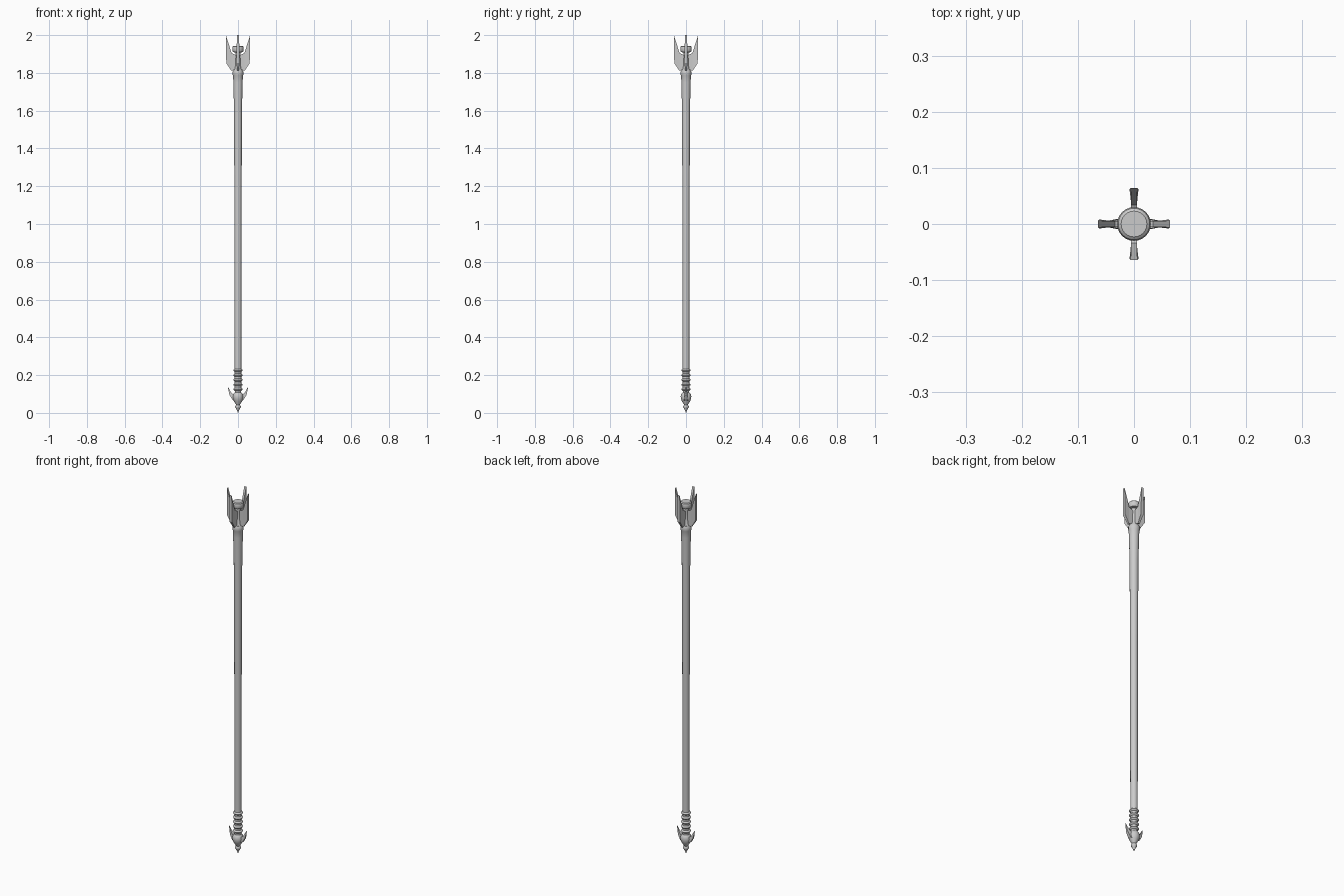
import bpy, bmesh, math

if "Cube" in bpy.data.objects:
    bpy.data.objects.remove(bpy.data.objects["Cube"])

def finish(name, bm, smooth):
    bmesh.ops.recalc_face_normals(bm, faces=bm.faces[:])
    me = bpy.data.meshes.new(name)
    bm.to_mesh(me)
    bm.free()
    ob = bpy.data.objects.new(name, me)
    bpy.context.collection.objects.link(ob)
    if smooth:
        bpy.ops.object.select_all(action='DESELECT')
        ob.select_set(True)
        bpy.context.view_layer.objects.active = ob
        bpy.ops.object.shade_smooth_by_angle(angle=math.radians(35))
    return ob

def lathe(name, profile, n=24):
    """Closed solid turned around z from (radius, z) points."""
    bm = bmesh.new()
    rings = [[bm.verts.new((r * math.cos(2 * math.pi * i / n),
                            r * math.sin(2 * math.pi * i / n), z)) for i in range(n)]
             for r, z in profile]
    for a, b in zip(rings, rings[1:]):
        for i in range(n):
            j = (i + 1) % n
            bm.faces.new((a[i], a[j], b[j], b[i]))
    bm.faces.new(rings[0])
    bm.faces.new(rings[-1])
    return finish(name, bm, True)

def blade(name, strip, angle):
    """Flat blade: strip of (lower, upper) pairs, each point (radius, z, half thickness)."""
    bm = bmesh.new()
    c, s = math.cos(angle), math.sin(angle)
    def vert(p, side):
        r, z, t = p
        return bm.verts.new((r * c - side * t * s, r * s + side * t * c, z))
    loops = [[vert(lo, -1), vert(lo, 1), vert(up, 1), vert(up, -1)] for lo, up in strip]
    for a, b in zip(loops, loops[1:]):
        for i in range(4):
            j = (i + 1) % 4
            bm.faces.new((a[i], a[j], b[j], b[i]))
    bm.faces.new(loops[0])
    bm.faces.new(loops[-1])
    return finish(name, bm, False)

# Long tapering shaft with a flared collar
lathe("shaft", [(0.017, 0.10), (0.018, 0.23), (0.019, 1.15), (0.0215, 1.62),
                (0.0245, 1.75), (0.026, 1.785), (0.028, 1.79), (0.028, 1.807),
                (0.024, 1.815)])

# Head core with an overhanging rounded cap
lathe("head_core", [(0.024, 1.81), (0.016, 1.825), (0.013, 1.88), (0.013, 1.92)])
lathe("head_cap", [(0.013, 1.908), (0.026, 1.910), (0.030, 1.916), (0.030, 1.932),
                   (0.028, 1.939), (0.023, 1.943)])

# Four blades, thicker toward the outer edge
fin = [((0.010, 1.818, 0.005), (0.010, 1.893, 0.005)),
       ((0.036, 1.812, 0.005), (0.034, 1.905, 0.005)),
       ((0.062, 1.852, 0.008), (0.064, 2.000, 0.006))]
for k in range(4):
    blade(f"head_blade_{k + 1}", fin, k * math.pi / 2)

# Grip rings near the foot
for k in range(5):
    z = 0.125 + 0.025 * k
    lathe(f"grip_ring_{k + 1}", [(0.017, z - 0.008), (0.022, z - 0.005), (0.0245, z),
                                 (0.022, z + 0.005), (0.017, z + 0.008)])

# Pommel and pointed ball finial
lathe("pommel", [(0.010, 0.042), (0.013, 0.048), (0.022, 0.062), (0.027, 0.075),
                 (0.028, 0.088), (0.025, 0.100), (0.018, 0.108)])
lathe("finial", [(0.0008, 0.0), (0.004, 0.010), (0.010, 0.022), (0.015, 0.030),
                 (0.015, 0.035), (0.010, 0.043)])

# Two upswept hooks on the pommel
hook = [((0.010, 0.055, 0.010), (0.010, 0.098, 0.010)),
        ((0.030, 0.070, 0.009), (0.026, 0.098, 0.009)),
        ((0.045, 0.095, 0.006), (0.038, 0.110, 0.006)),
        ((0.054, 0.136, 0.001), (0.053, 0.138, 0.001))]
for name, a in (("right_hook", 0), ("left_hook", math.pi)):
    blade(name, hook, a)
